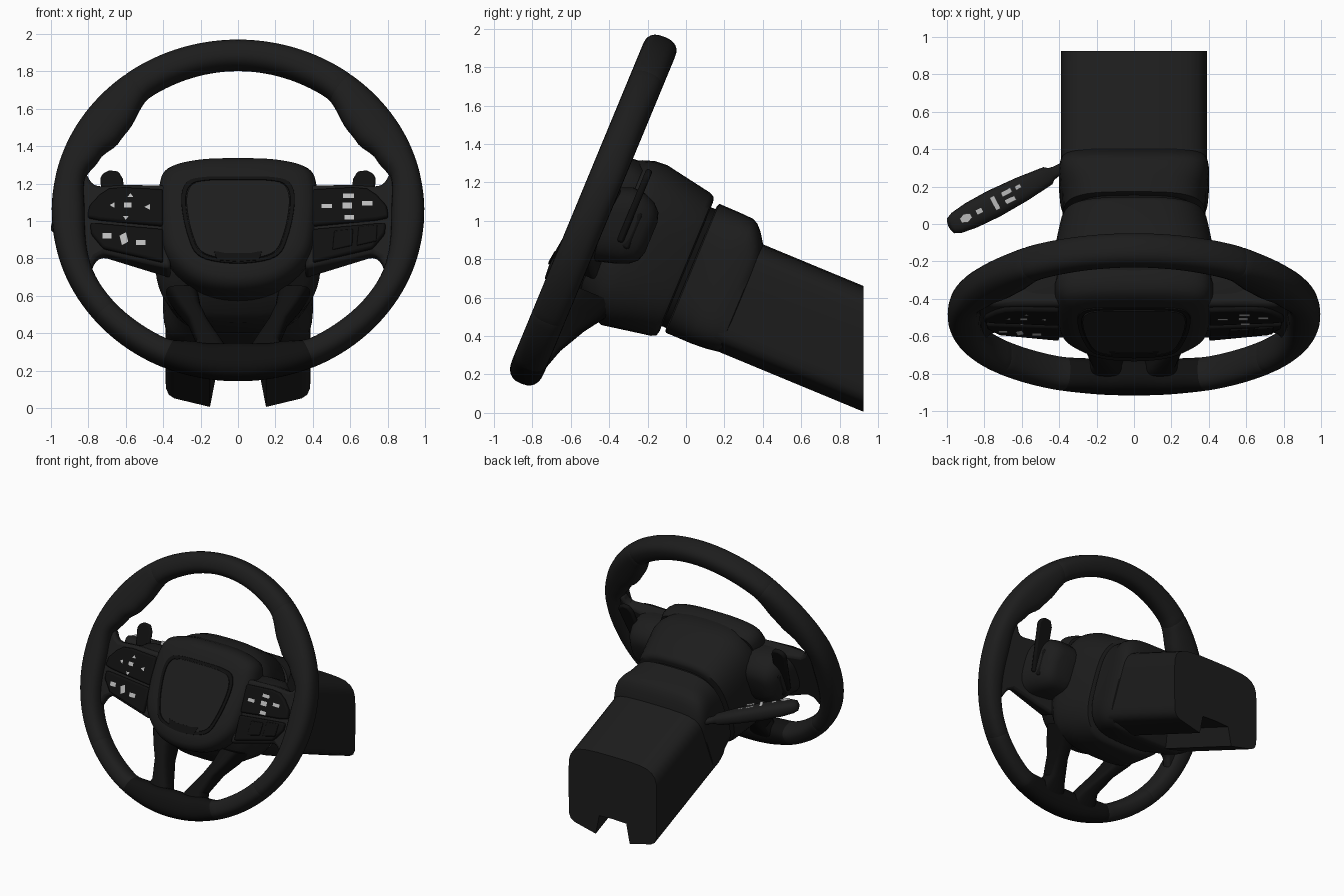
import bpy, bmesh, math
from mathutils import Matrix, Vector as V

if "Cube" in bpy.data.objects:
    bpy.data.objects.remove(bpy.data.objects["Cube"])

# Wheel frame: local (x, back along column axis, up along wheel plane)
TILT = Matrix.Translation((0, -0.485, 1.055)) @ Matrix.Rotation(math.radians(-22.5), 4, 'X')


def material(name, c):
    m = bpy.data.materials.new(name)
    m.diffuse_color = (c, c, c, 1)
    m.use_nodes = True
    m.node_tree.nodes["Principled BSDF"].inputs["Base Color"].default_value = m.diffuse_color
    return m


LEATHER = material("soft_black", 0.012)
GLOSS = material("dark_trim", 0.005)
LIGHT = material("icon_grey", 0.5)


def finish(name, bm, mat, M=TILT, bevel=0.0, angle=35):
    bmesh.ops.recalc_face_normals(bm, faces=bm.faces)
    bm.transform(M)
    for f in bm.faces:
        f.smooth = True
    for e in bm.edges:
        e.smooth = e.calc_face_angle(0) < math.radians(angle)
    me = bpy.data.meshes.new(name)
    bm.to_mesh(me)
    bm.free()
    me.materials.append(mat)
    ob = bpy.data.objects.new(name, me)
    bpy.context.collection.objects.link(ob)
    if bevel:
        b = ob.modifiers.new("bevel", 'BEVEL')
        b.width, b.segments, b.limit_method = bevel, 2, 'ANGLE'
    return ob


def ring(c, A, B, n=4.0, k=48):
    """Superellipse around c spanned by vectors A and B."""
    p = lambda t: math.copysign(abs(t) ** (2 / n), t)
    c, A, B = V(c), V(A), V(B)
    return [c + A * p(math.cos(2 * math.pi * i / k)) + B * p(math.sin(2 * math.pi * i / k))
            for i in range(k)]


def loft(name, rings, mat=LEATHER, M=TILT, closed=False, **kw):
    bm = bmesh.new()
    vs = [[bm.verts.new(p) for p in r] for r in rings]
    pairs = list(zip(vs, vs[1:])) + ([(vs[-1], vs[0])] if closed else [])
    for a, b in pairs:
        for i in range(len(a)):
            j = (i + 1) % len(a)
            bm.faces.new((a[i], a[j], b[j], b[i]))
    if not closed:
        bm.faces.new(vs[0])
        bm.faces.new(vs[-1])
    return finish(name, bm, mat, M, **kw)


def section(w, hw, top, bot, n=3.2, cx=0):
    return ring((cx, w, (top + bot) / 2), (hw, 0, 0), (0, 0, (top - bot) / 2), n)


def plate(name, pts, w0, w1, s=1, mat=LEATHER, bevel=0.012):
    return loft(name, [[(x * s, w, v) for x, v in pts] for w in (w0, w1)], mat, bevel=bevel)


def outline(half, sub=6):
    """Mirror a half outline and smooth it as a closed spline."""
    p = [V(q) for q in half] + [V((-x, y)) for x, y in reversed(half[1:-1])]
    out, n = [], len(p)
    for i in range(n):
        a, b, c, d = p[i - 1], p[i], p[(i + 1) % n], p[(i + 2) % n]
        for k in range(sub):
            t = k / sub
            out.append(0.5 * (2 * b + (c - a) * t + (2 * a - 5 * b + 4 * c - d) * t * t
                              + (3 * b - a - 3 * c + d) * t ** 3))
    return out


# Rim: inner radius varies with angle to form the thumb grips
INNER = [(-90, .775), (-75, .80), (-62, .845), (-30, .855), (0, .82), (13, .84), (22, .80),
         (32, .752), (39, .752), (56, .815), (90, .82)]


def inner(deg):
    t = math.degrees(math.asin(max(-1, min(1, math.sin(math.radians(deg))))))
    for (a, r), (b, q) in zip(INNER, INNER[1:]):
        if t <= b:
            f = (t - a) / (b - a)
            return r + (q - r) * f * f * (3 - 2 * f)
    return INNER[-1][1]


def rim(name, a0, a1, mat=LEATHER):
    n = int(abs(a1 - a0) / 2.5)
    angs = [a0, a0 + .5] + [a0 + (a1 - a0) * i / n for i in range(1, n)] + [a1 - .5, a1]
    rings = []
    for i, d in enumerate(angs):
        t = math.radians(d)
        ri, ro = inner(d), 0.996 - 0.019 * math.sin(t) ** 2
        k = 0.98 if i in (0, len(angs) - 1) else 1
        e = V((math.cos(t), 0, math.sin(t)))
        rings.append(ring(e * (ri + ro) / 2, e * (ro - ri) / 2 * k, (0, 0.09 * k, 0), 2.5, 24))
    loft(name, rings, mat, angle=50)


rim("rim_top", 52, 128)
rim("rim_right_grip", -40, 52)
rim("rim_left_grip", 128, 220)
rim("rim_lower_right", -66, -40)
rim("rim_lower_left", 220, 246)
rim("rim_bottom_trim", 246, 294, GLOSS)

# Airbag cover with a leaning front face
cover = outline([(0, .33), (.22, .32), (.38, .27), (.425, .15), (.42, -.08), (.375, -.28),
                 (.22, -.43), (0, -.475)])
lean = lambda v: 0.13 * (v + .33)
layers = [(.16, .97), (.04, 1), (-.02, .99), (-.06, .95), (-.085, .88), (-.098, .75), (-.102, .4), (-.103, .02)]
loft("airbag_cover", [[(p.x * k, w + lean(p.y * k) * (w < .1), p.y * k) for p in cover]
                      for w, k in layers], angle=50)

# Shield-shaped ring, insert and lower slot on the cover
shield = outline([(0, .185), (.19, .18), (.28, .145), (.305, .03), (.27, -.18), (.2, -.31), (0, -.35)])


def on_cover(k, w):
    return [(p.x * k, w + lean(-.08 + (p.y + .08) * k), -.08 + (p.y + .08) * k) for p in shield]


loft("cover_ring", [on_cover(1, -.08), on_cover(.99, -.106), on_cover(.92, -.106), on_cover(.9, -.08)],
     GLOSS, closed=True)
loft("cover_insert", [on_cover(.91, -.08), on_cover(.90, -.107)])
slot = [(-.13, -.275), (-.06, -.29), (.06, -.29), (.13, -.275), (.11, -.33), (0, -.34), (-.11, -.33)]
loft("cover_slot", [[(x, w + lean(v), v) for x, v in slot] for w in (-.08, -.11)], GLOSS)

# Column shrouds and the core in the gap between them
loft("hub_shroud", [section(*a) for a in (
    (.08, .37, .31, -.42), (.14, .415, .34, -.46), (.2, .44, .36, -.51), (.27, .445, .365, -.535),
    (.38, .425, .345, -.515), (.53, .395, .318, -.488), (.555, .385, .305, -.475), (.562, .35, .28, -.45))],
     angle=50)
loft("gap_core", [section(w, .34, .25, -.42) for w in (.5, .65)], GLOSS)
loft("column_shroud", [section(*a) for a in (
    (.588, .365, .265, -.43, 3.4), (.595, .38, .283, -.444, 3.4), (.69, .385, .282, -.444, 4),
    (.73, .395, .281, -.445, 4.5), (.79, .40, .278, -.442, 5), (.82, .402, .262, -.44, 5),
    (.85, .40, .23, -.436, 5), (.885, .395, .178, -.43, 5), (.9, .37, .15, -.41, 5))], angle=50)

# Column housing: rounded top, grooved underside, end cut vertical
half = [(0, .175), (.14, .174), (.24, .168), (.3, .157), (.345, .135), (.372, .105), (.386, .06), (.389, 0),
        (.388, -.3), (.384, -.34), (.37, -.37), (.34, -.388), (.15, -.43), (.12, -.29), (0, -.285)]
col = half + [(-x, v) for x, v in reversed(half[1:-1])]
loft("column_housing", [[(x, .84, v) for x, v in col],
                        [(x, (1.41 - .383 * v) / .924, v) for x, v in col]])

SPOKE = [(.36, .15), (.6, .155), (.75, .145), (.785, .165), (.81, .22), (.88, .22), (.89, -.38),
         (.83, -.38), (.785, -.33), (.76, -.27), (.72, -.245), (.5, -.30), (.36, -.335)]
UPPER = [(.40, .115), (.62, .128), (.69, .12), (.74, .085), (.795, .02), (.805, -.045), (.74, -.06), (.40, -.095)]
LOWER = [(.40, -.115), (.74, -.082), (.79, -.08), (.785, -.14), (.72, -.225), (.40, -.305)]
PADDLE = [(.59, -.1), (.68, -.1), (.71, .08), (.738, .26), (.725, .29), (.69, .31), (.64, .305),
          (.615, .26), (.6, .1)]
for s, side in ((1, "right"), (-1, "left")):
    # Side spoke tapering towards the rim
    loft(side + "_spoke", [[(x * s, -.005, v) for x, v in SPOKE],
                           [(x * s, .05 + .2 * (.88 - x), v) for x, v in SPOKE]], bevel=.025)
    # Switch panels, rear pod and shift paddle
    plate(side + "_upper_switch_panel", UPPER, -.03, .04, s, GLOSS)
    plate(side + "_lower_switch_panel", LOWER, -.03, .04, s, GLOSS)
    loft(side + "_rear_pod", [section(w, hw, t, b, 3, .49 * s) for w, hw, t, b in (
        (.05, .21, .15, -.26), (.15, .19, .19, -.23), (.22, .175, .185, -.21), (.28, .155, .16, -.185),
        (.32, .125, .12, -.15), (.335, .08, .07, -.1))], angle=50)
    plate(side + "_paddle", PADDLE, .175, .21, s, GLOSS)
    plate(side + "_paddle_mount", [(.5, -.12), (.66, -.12), (.66, .08), (.5, .1)], .1, .25, s, GLOSS)
    # Lower V spoke
    loft(side + "_lower_spoke", [ring((u * s, w, v), (a, 0, 0), (0, b, 0), 3.5, 24) for u, w, v, a, b in (
        (.15, .02, -.88, .12, .06), (.15, .035, -.80, .095, .07), (.155, .05, -.74, .068, .075),
        (.215, .11, -.6, .052, .09), (.265, .16, -.5, .065, .11), (.30, .2, -.40, .085, .12))], GLOSS)

# Square keys on the right lower panel
for x, v in ((.56, -.175), (.69, -.15)):
    plate("square_key", [(x - .055, v - .065), (x + .05, v - .04), (x + .055, v + .055), (x - .045, v + .045)],
          -.038, 0, mat=GLOSS, bevel=.006)


# Pale icons: small quads and triangles
def icons(name, items, place, M):
    bm = bmesh.new()
    for x, y, a, b, sides, rot in items:
        pts = [(math.cos(t), math.sin(t)) for t in
               [math.radians(rot) + 2 * math.pi * (i + .5) / sides for i in range(sides)]]
        bm.faces.new([bm.verts.new(place(x + a * p, y + b * q)) for p, q in pts])
    finish(name, bm, LIGHT, M)


face = lambda x, z: (x, -.034, (z - 1.068) / .924)
icons("left_icons", [(-.575, 1.135, .018, .014, 3, 30), (-.67, 1.085, .018, .016, 3, 120),
                     (-.59, 1.085, .028, .018, 4, 0), (-.48, 1.075, .02, .018, 3, 0),
                     (-.60, 1.02, .018, .014, 3, 90), (-.70, .92, .034, .02, 4, 0),
                     (-.61, .905, .026, .038, 4, 20), (-.52, .885, .036, .02, 4, 0)], face, TILT)
icons("right_icons", [(.59, 1.135, .042, .016, 4, 0), (.475, 1.08, .04, .016, 4, 0),
                      (.585, 1.083, .036, .022, 4, 0), (.69, 1.095, .04, .016, 4, 0),
                      (.595, 1.02, .036, .018, 4, 0)], face, TILT)

# Indicator stalk on the left of the column
axis, tip0 = V((-.60, -.31, .17)), V((-.36, .31, .80))
side_v, up_v = V((-.46, .89, 0)), V((.22, .11, .97))
prof = [(-.08, .03), (.1, .03), (.14, .036), (.17, .052), (.4, .068), (.65, .076), (.85, .072), (.98, .06),
        (1.03, .045), (1.045, .02)]
loft("indicator_stalk", [ring(tip0 + axis * t, side_v * r, up_v * r * .75, 2.6, 24) for t, r in prof],
     M=Matrix(), angle=50)
on_stalk = lambda t, q: tip0 + axis * t + side_v * q + up_v * .061
icons("stalk_icons", [(.92, 0, .055, .025, 6, 0), (.8, 0, .035, .018, 4, 0), (.66, 0, .025, .055, 4, 0),
                      (.54, .024, .06, .018, 4, 0), (.54, -.024, .06, .018, 4, 0), (.44, .02, .035, .016, 4, 0)],
      on_stalk, Matrix())
